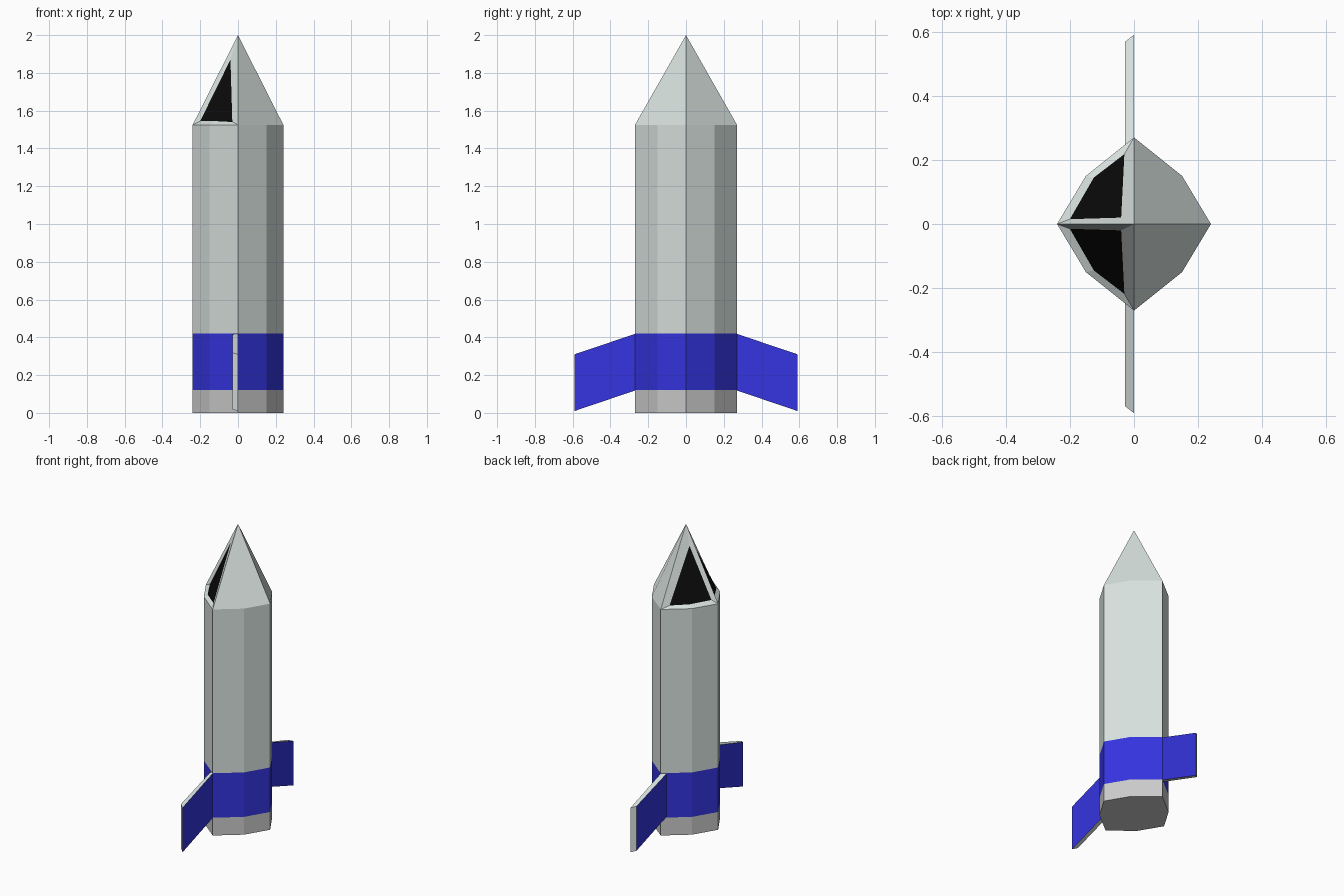
import bpy, bmesh

if "Cube" in bpy.data.objects:
    bpy.data.objects.remove(bpy.data.objects["Cube"])


def material(name, color):
    m = bpy.data.materials.new(name)
    m.diffuse_color = (*color, 1)
    m.use_nodes = True
    m.node_tree.nodes["Principled BSDF"].inputs["Base Color"].default_value = m.diffuse_color
    return m


HULL = material("pale_hull", (0.69, 0.76, 0.73))
BLUE = material("blue_paint", (0.035, 0.035, 0.75))
BLACK = material("dark_glass", (0.003, 0.003, 0.003))

# Eight-sided hull cross-section
RING = [(0.24, 0), (0.15, 0.15), (0, 0.27), (-0.15, 0.15),
        (-0.24, 0), (-0.15, -0.15), (0, -0.27), (0.15, -0.15)]
SHOULDER, TIP = 1.525, 2.0


def make(name, faces, mats=()):
    """Build an object from (points, material index) polygons."""
    bm = bmesh.new()
    for pts, idx in faces:
        f = bm.faces.new([bm.verts.new(p) for p in pts])
        f.material_index = idx
    bmesh.ops.remove_doubles(bm, verts=bm.verts, dist=0.0005)
    bmesh.ops.recalc_face_normals(bm, faces=bm.faces)
    me = bpy.data.meshes.new(name)
    bm.to_mesh(me)
    bm.free()
    for m in mats:
        me.materials.append(m)
    ob = bpy.data.objects.new(name, me)
    bpy.context.collection.objects.link(ob)
    return ob


def tube(z0, z1):
    return [([(*a, z0), (*b, z0), (*b, z1), (*a, z1)], 0)
            for a, b in zip(RING, RING[1:] + RING[:1])]


def bridge(loop_a, loop_b):
    n = len(loop_a)
    return [([loop_a[i], loop_a[(i + 1) % n], loop_b[(i + 1) % n], loop_b[i]], 0)
            for i in range(n)]


# Hull sections
make("engine_base", tube(0, 0.12) + [([(*p, 0) for p in RING], 0)])
make("fin_band", tube(0.12, 0.42), [BLUE])
make("body", tube(0.42, SHOULDER), [HULL])

# Nose cone: plain quadrants on +x, framed sunken windows on -x
nose = []
for s in (1, -1):
    apex = (0, 0, TIP)
    mid, end = (0.15, s * 0.15, SHOULDER), (0, s * 0.27, SHOULDER)
    nose.append(([mid, end, apex, (0.24, 0, SHOULDER)], 0))
    outer = [(-0.15, s * 0.15, SHOULDER), end, apex, (-0.24, 0, SHOULDER)]
    inner = [(-0.125, s * 0.145, 1.545), (-0.03, s * 0.218, 1.54),
             (-0.04, s * 0.02, 1.87), (-0.20, s * 0.015, 1.545)]
    nose += bridge(outer, inner) + [(inner, 1)]
make("nose_cone", nose, [HULL, BLACK])

# Swept fins: blue sides with pale rims
for s, side in ((1, "back"), (-1, "front")):
    right = [(0, s * 0.265, 0.12), (0, s * 0.59, 0.01),
             (0, s * 0.59, 0.31), (0, s * 0.265, 0.42)]
    left = [(-0.028, s * 0.235, 0.13), (-0.028, s * 0.568, 0.018),
            (-0.028, s * 0.568, 0.318), (-0.028, s * 0.235, 0.42)]
    make(side + "_fin", bridge(right, left) + [(right, 1), (left, 1)], [HULL, BLUE])
